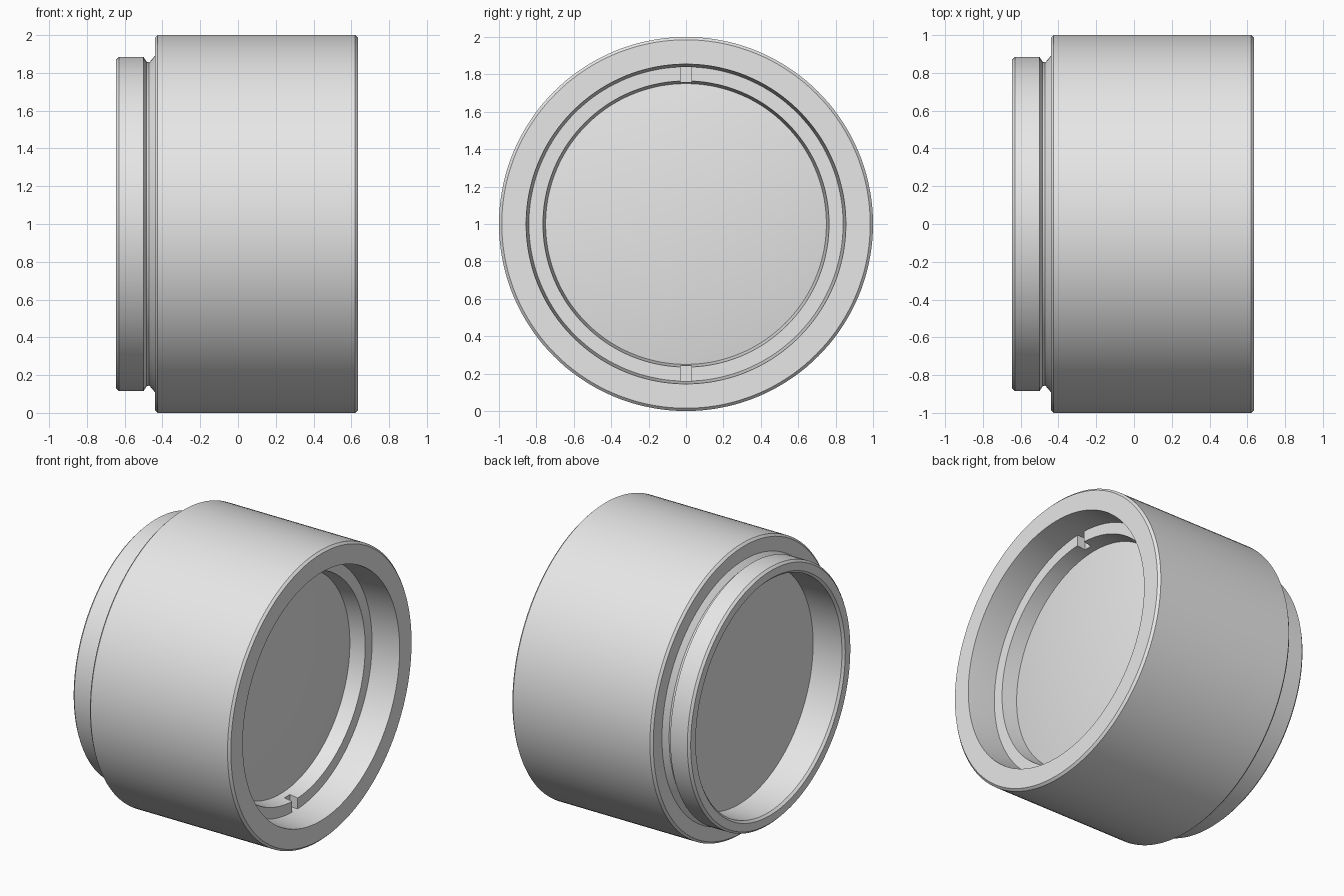
import bpy
import bmesh
import math
from mathutils import Vector

cube = bpy.data.objects.get("Cube")
if cube:
    bpy.data.objects.remove(cube, do_unlink=True)

SEGMENTS = 144
CENTRE = Vector((0, 0, 1))

grey = bpy.data.materials.new("plain grey")
grey.use_nodes = True
grey.diffuse_color = (0.8, 0.8, 0.8, 1)
grey.node_tree.nodes["Principled BSDF"].inputs["Base Color"].default_value = (0.8, 0.8, 0.8, 1)


def finish(bm, name):
    """Turn a bmesh into a named object standing on the ground."""
    mesh = bpy.data.meshes.new(name)
    bm.to_mesh(mesh)
    bm.free()
    mesh.materials.append(grey)
    obj = bpy.data.objects.new(name, mesh)
    obj.location = CENTRE
    bpy.context.collection.objects.link(obj)
    return obj


def revolve(name, profile, closed=True):
    """Spin a profile of (x, radius) points around the x axis."""
    bm = bmesh.new()
    verts = [bm.verts.new((x, 0, r)) for x, r in profile]
    edges = [bm.edges.new(pair) for pair in zip(verts, verts[1:])]
    if closed:
        edges.append(bm.edges.new((verts[-1], verts[0])))
    bmesh.ops.spin(bm, geom=verts + edges, cent=(0, 0, 0), axis=(1, 0, 0),
                   angle=math.tau, steps=SEGMENTS, use_duplicate=False)
    bmesh.ops.remove_doubles(bm, verts=bm.verts, dist=1e-5)
    bmesh.ops.dissolve_degenerate(bm, edges=bm.edges, dist=1e-6)
    bmesh.ops.recalc_face_normals(bm, faces=bm.faces)
    return finish(bm, name)


def smooth(obj):
    bpy.ops.object.select_all(action='DESELECT')
    obj.select_set(True)
    bpy.context.view_layer.objects.active = obj
    bpy.ops.object.shade_smooth_by_angle(angle=math.radians(25))


# Barrel with chamfered rims, rear mounting collar and V groove
housing = revolve("housing", [
    (-0.645, 0.815), (-0.645, 0.87), (-0.63, 0.885), (-0.50, 0.885),
    (-0.485, 0.86), (-0.47, 0.855), (-0.44, 0.89), (-0.44, 0.985),
    (-0.425, 1.0), (0.62, 1.0), (0.635, 0.985),
    (0.635, 0.855), (0.435, 0.84), (0.32, 0.84), (0.32, 0.80), (-0.63, 0.80),
])

# Retaining ring with a slightly tapered opening
ring = revolve("retaining_ring", [
    (0.435, 0.765), (0.435, 0.848), (0.325, 0.848), (0.325, 0.75),
])

# Two spanner slots, at the top and bottom of the ring
bm = bmesh.new()
bmesh.ops.create_cube(bm, size=1)
bmesh.ops.scale(bm, vec=(0.13, 0.06, 1.9), verts=bm.verts)
bmesh.ops.translate(bm, vec=(0.44, 0, 0), verts=bm.verts)
cutter = finish(bm, "slot_cutter")
cutter.hide_render = True
slots = ring.modifiers.new("slots", 'BOOLEAN')
slots.operation = 'DIFFERENCE'
slots.solver = 'EXACT'
slots.object = cutter
bpy.context.view_layer.update()
bpy.ops.object.select_all(action='DESELECT')
ring.select_set(True)
bpy.context.view_layer.objects.active = ring
bpy.ops.object.modifier_apply(modifier=slots.name)
bpy.data.objects.remove(cutter, do_unlink=True)

# Thick lens: flat at the back, gently domed at the front
EDGE_X, EDGE_R, SAG, STEPS = 0.32, 0.80, 0.07, 12
sphere_r = (EDGE_R ** 2 + SAG ** 2) / (2 * SAG)
dome = []
for i in range(STEPS + 1):
    r = EDGE_R * (1 - i / STEPS)
    dome.append((EDGE_X + SAG - sphere_r + math.sqrt(sphere_r ** 2 - r ** 2), r))
lens = revolve("lens", [(-0.41, 0), (-0.41, EDGE_R)] + dome, closed=False)

for part in (housing, ring, lens):
    smooth(part)
